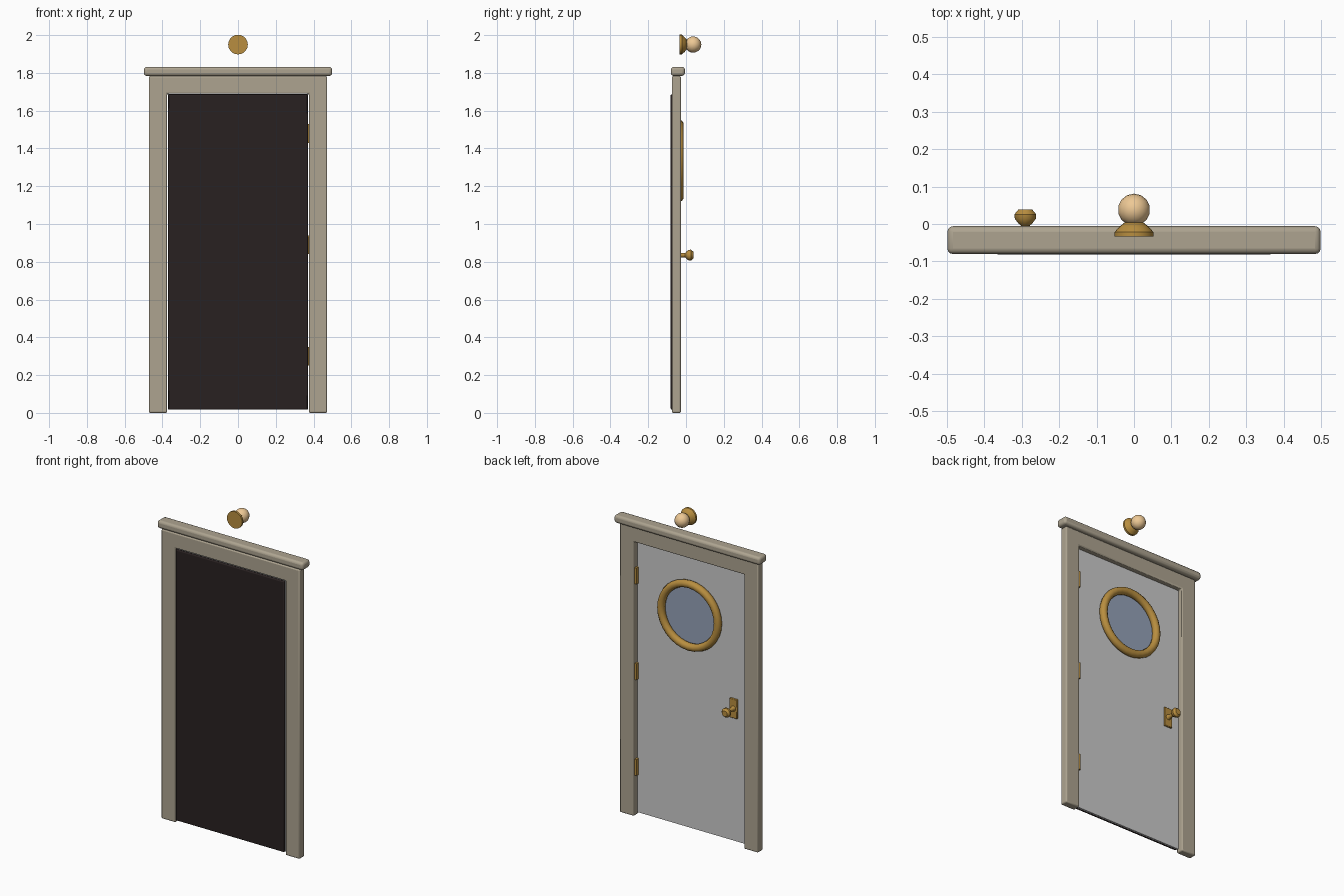
import bpy, bmesh
from math import sin, cos, pi, radians

if "Cube" in bpy.data.objects:
    bpy.data.objects.remove(bpy.data.objects["Cube"])


def material(name, rgb):
    m = bpy.data.materials.new(name)
    m.diffuse_color = (*rgb, 1)
    m.use_nodes = True
    m.node_tree.nodes["Principled BSDF"].inputs["Base Color"].default_value = m.diffuse_color
    return m


BEIGE = material("beige_paint", (0.42, 0.37, 0.28))
DARK = material("dark_back", (0.022, 0.015, 0.015))
BRASS = material("brass", (0.48, 0.27, 0.05))
BULB = material("bulb_glow", (0.85, 0.58, 0.30))
GLASS = material("glass", (0.30, 0.36, 0.48))


def finish(name, bm, mat=None, bevel=0, segments=2, smooth=True):
    bmesh.ops.recalc_face_normals(bm, faces=bm.faces)
    mesh = bpy.data.meshes.new(name)
    bm.to_mesh(mesh)
    bm.free()
    ob = bpy.data.objects.new(name, mesh)
    bpy.context.collection.objects.link(ob)
    if mat:
        mesh.materials.append(mat)
    if bevel:
        mod = ob.modifiers.new("bevel", 'BEVEL')
        mod.width, mod.segments = bevel, segments
    if smooth:
        bpy.ops.object.select_all(action='DESELECT')
        ob.select_set(True)
        bpy.context.view_layer.objects.active = ob
        bpy.ops.object.shade_smooth_by_angle(angle=radians(40))
    return ob


def prism(name, outline, y0, y1, mat=None, **kw):
    """Extrude an x-z outline from y0 to y1."""
    bm = bmesh.new()
    face = bm.faces.new([bm.verts.new((x, y0, z)) for x, z in outline])
    new = bmesh.ops.extrude_face_region(bm, geom=[face])["geom"]
    verts = [v for v in new if isinstance(v, bmesh.types.BMVert)]
    bmesh.ops.translate(bm, verts=verts, vec=(0, y1 - y0, 0))
    return finish(name, bm, mat, **kw)


def box(name, x0, x1, y0, y1, z0, z1, mat=None, **kw):
    return prism(name, [(x0, z0), (x1, z0), (x1, z1), (x0, z1)], y0, y1, mat, **kw)


def lathe(name, profile, x, z, sides, mat, closed=False, **kw):
    """Revolve (radius, y) points about a y-parallel axis."""
    bm = bmesh.new()
    rings = [[bm.verts.new((x + r * cos(2 * pi * i / sides), y,
                            z + r * sin(2 * pi * i / sides)))
              for i in range(sides)] for r, y in profile]
    pairs = list(zip(rings, rings[1:]))
    if closed:
        pairs.append((rings[-1], rings[0]))
    else:
        bm.faces.new(rings[0])
        bm.faces.new(rings[-1])
    for a, b in pairs:
        for i in range(sides):
            j = (i + 1) % sides
            bm.faces.new((a[i], a[j], b[j], b[i]))
    return finish(name, bm, mat, **kw)


# Door frame: one upside-down U, with a rounded cap on top
prism("door_frame", [(-0.472, 0), (-0.375, 0), (-0.375, 1.69), (0.375, 1.69),
                     (0.375, 0), (0.472, 0), (0.472, 1.783), (-0.472, 1.783)],
      -0.075, -0.027, BEIGE, bevel=0.007)
box("frame_cap", -0.498, 0.498, -0.08, -0.006, 1.784, 1.832, BEIGE, bevel=0.015, segments=3)

# Door leaf: grey panel with dark backing
box("door_backing", -0.37, 0.37, -0.081, -0.064, 0.017, 1.687, DARK, bevel=0.006)
box("door_panel", -0.37, 0.37, -0.065, -0.055, 0.017, 1.687)

# Round window
Z_WIN = 1.335
lathe("window_glass", [(0.185, -0.056), (0.185, -0.048)], 0, Z_WIN, 32, GLASS)
ring = [(0.193 + 0.023 * cos(pi * k / 5), -0.035 + 0.023 * sin(pi * k / 5)) for k in range(10)]
lathe("window_rim", ring, 0, Z_WIN, 32, BRASS, closed=True)

# Hinges
for i, z in enumerate((0.30, 0.89, 1.48)):
    box(f"hinge_{i + 1}", 0.362, 0.378, -0.058, -0.034, z - 0.05, z + 0.05, BRASS)

# Handle plate and knob
box("knob_plate", -0.317, -0.263, -0.057, -0.045, 0.775, 0.895, BRASS, bevel=0.003, segments=1)
lathe("knob", [(0.018, -0.047), (0.012, -0.035), (0.012, -0.004), (0.019, 0.002),
               (0.028, 0.014), (0.029, 0.026), (0.018, 0.039)],
      -0.29, 0.835, 12, BRASS)

# Lamp above the door
lathe("lamp_base", [(0.052, -0.034), (0.052, -0.022), (0.040, -0.008), (0.025, 0.004)],
      0, 1.95, 20, BRASS)
bm = bmesh.new()
bmesh.ops.create_uvsphere(bm, u_segments=14, v_segments=10, radius=0.043)
bmesh.ops.translate(bm, verts=bm.verts, vec=(0, 0.038, 1.95))
finish("lamp_bulb", bm, BULB)
